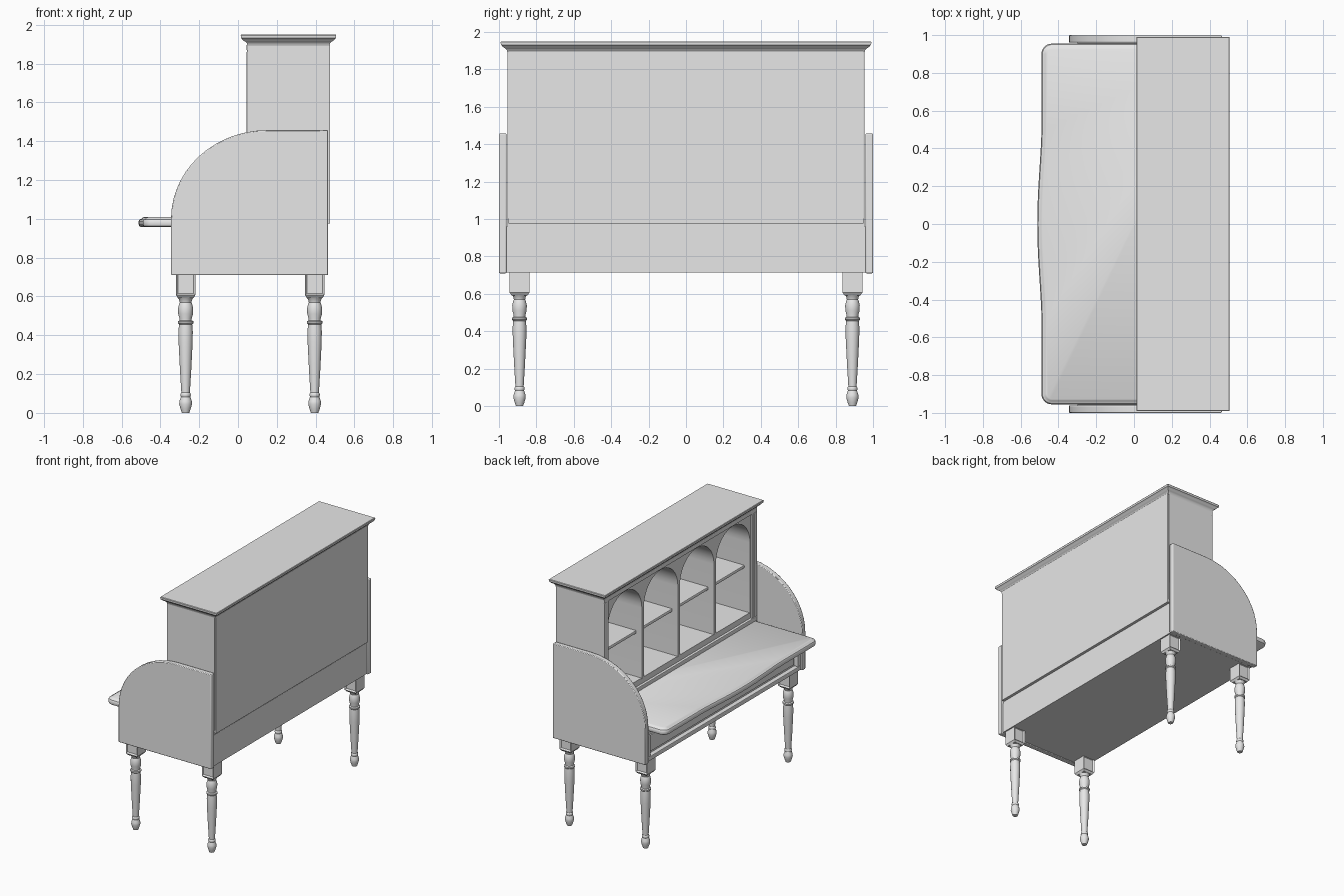
import bpy, bmesh, math

if "Cube" in bpy.data.objects:
    bpy.data.objects.remove(bpy.data.objects["Cube"])

grey = bpy.data.materials.new("light_grey")
grey.use_nodes = True
GREY = (0.8, 0.8, 0.8, 1)
grey.diffuse_color = GREY
grey.node_tree.nodes["Principled BSDF"].inputs["Base Color"].default_value = GREY


def loft(name, rings, bevel=0, smooth=False):
    """Skin a stack of equal-length closed rings and cap both ends."""
    bm = bmesh.new()
    loops = [[bm.verts.new(p) for p in ring] for ring in rings]
    n = len(loops[0])
    for a, b in zip(loops, loops[1:]):
        for i in range(n):
            j = (i + 1) % n
            bm.faces.new((a[i], a[j], b[j], b[i]))
    bm.faces.new(loops[0])
    bm.faces.new(loops[-1])
    bmesh.ops.recalc_face_normals(bm, faces=bm.faces)
    mesh = bpy.data.meshes.new(name)
    bm.to_mesh(mesh)
    bm.free()
    mesh.materials.append(grey)
    obj = bpy.data.objects.new(name, mesh)
    bpy.context.collection.objects.link(obj)
    if bevel:
        mod = obj.modifiers.new("soft_edges", "BEVEL")
        mod.width, mod.segments = bevel, 2
        mod.limit_method = "ANGLE"
    if smooth:
        bpy.ops.object.select_all(action="DESELECT")
        obj.select_set(True)
        bpy.context.view_layer.objects.active = obj
        bpy.ops.object.shade_smooth_by_angle(angle=math.radians(35))
    return obj


def rect(x0, x1, y0, y1, z):
    return [(x0, y0, z), (x1, y0, z), (x1, y1, z), (x0, y1, z)]


def box(name, x, y, z, bevel=0):
    return loft(name, [rect(*x, *y, h) for h in z], bevel)


def frame(name, x, half, z, w):
    """Rectangular face frame made of two rails and two stiles."""
    box(name + "_lower_rail", x, (-half, half), (z[0], z[0] + w), 0.005)
    box(name + "_upper_rail", x, (-half, half), (z[1] - w, z[1]), 0.005)
    for s in (-1, 1):
        box(name + "_stile", x, sorted((s * half, s * (half - w))),
            (z[0] + w, z[1] - w), 0.005)


# Curved side panels
arc = [(0.15 - 0.495 * math.cos(t), 1.0 + 0.457 * math.sin(t))
       for t in [math.pi / 2 * i / 14 for i in range(15)]]
side = [(-0.345, 0.71)] + arc + [(0.465, 1.457), (0.465, 0.71)]
for s in (-1, 1):
    loft("side_panel", [[(x, s * y, z) for x, z in side] for y in (0.96, 1.0)],
         0.005, True)

# Lower case with framed drawer front
box("lower_case", (-0.30, 0.455), (-0.96, 0.96), (0.715, 0.96))
frame("drawer_frame", (-0.335, -0.29), 0.955, (0.715, 0.955), 0.035)
box("drawer_front", (-0.315, -0.29), (-0.90, 0.90), (0.77, 0.90), 0.005)


# Writing surface: bowed front, rounded corners, stepped edge
def desk_outline(inset, z):
    half, r = 0.955 - inset, 0.055 - inset
    front = -0.49 + inset
    pts = [(0.45, -half, z)]
    for s in (-1, 1):
        corner = [(front + r - r * math.sin(t), s * (half - r + r * math.cos(t)), z)
                  for t in [math.pi / 2 * i / 6 for i in range(7)]]
        if s < 0:
            pts += corner
            for i in range(-12, 13):
                y = 0.5 * i / 12
                pts.append((front - 0.022 * math.cos(math.pi * y) ** 1.5
                            if abs(i) < 12 else front, y, z))
        else:
            pts += corner[::-1]
    return pts + [(0.45, half, z)]


edge = [(0.012, 0.957), (0.003, 0.963), (0, 0.972), (0, 0.988), (0.005, 0.997),
        (0.014, 1.0), (0.02, 1.006), (0.028, 1.01)]
loft("writing_surface", [desk_outline(i, z) for i, z in edge], 0, True)

# Hutch shell and back
for s in (-1, 1):
    box("hutch_side", (0.05, 0.465), sorted((s * 0.955, s * 0.895)), (1.0, 1.9))
box("hutch_back", (0.445, 0.474), (-0.95, 0.95), (0.975, 1.9), 0.003)
box("back_groove", (0.40, 0.452), (-0.955, 0.955), (0.95, 1.0))
box("hutch_floor", (0.065, 0.45), (-0.9, 0.9), (1.0, 1.085))
frame("hutch_face_frame", (0.045, 0.075), 0.955, (1.005, 1.9), 0.035)

# Four vaulted bays, each with a shelf
BAY, R, SPRING, FLOOR, TOP = 0.225, 0.212, 1.64, 1.08, 1.9
for c in (-3, -1, 1, 3):
    mid = c * BAY
    inner = [(mid - R, FLOOR)]
    for i in range(21):
        t = math.pi * i / 20
        inner.append((mid - R * math.cos(t), SPRING + R * math.sin(t)))
    inner.append((mid + R, FLOOR))
    shape = inner + [(mid + BAY, FLOOR), (mid + BAY, TOP),
                     (mid - BAY, TOP), (mid - BAY, FLOOR)]
    loft("arched_bay", [[(x, y, z) for y, z in shape] for x in (0.062, 0.45)],
         0, True)
    box("bay_shelf", (0.11, 0.45), (mid - R - 0.003, mid + R + 0.003),
        (1.425, 1.45), 0.007)

# Crown moulding and top board
crown = [(0, 1.89), (0.003, 1.903), (0.011, 1.912), (0.024, 1.92), (0.031, 1.929),
         (0.035, 1.931), (0.036, 1.946), (0.033, 1.95)]
loft("crown", [rect(0.05 - o, 0.47 + o, -0.955 - o, 0.955 + o, z)
               for o, z in crown], 0, True)

# Turned legs: square block on top, lathed post below
turning = [(0.6, 0.046), (0.585, 0.034), (0.57, 0.03), (0.56, 0.034), (0.54, 0.039),
           (0.51, 0.038), (0.485, 0.031), (0.477, 0.031), (0.472, 0.04),
           (0.462, 0.04), (0.456, 0.034), (0.42, 0.037), (0.36, 0.036), (0.22, 0.029),
           (0.105, 0.022), (0.1, 0.026), (0.09, 0.027), (0.083, 0.024),
           (0.06, 0.032), (0.045, 0.033), (0.02, 0.026), (0, 0.019)]


def block_ring(x, y, h, z):
    return rect(x - h * 0.92, x + h * 0.92, y - h, y + h, z)


for x in (-0.27, 0.395):
    for y in (-0.89, 0.89):
        loft("leg_post", [[(x + r * math.cos(math.tau * i / 24),
                            y + r * math.sin(math.tau * i / 24), z)
                           for i in range(24)] for z, r in turning], 0, True)
        block = loft("leg_block", [block_ring(x, y, h, z) for z, h in
                                   ((0.592, 0.042), (0.607, 0.054), (0.72, 0.054))])
        # Sunken panel on the end faces of the block
        bm = bmesh.new()
        bm.from_mesh(block.data)
        bm.normal_update()
        ends = [f for f in bm.faces
                if abs(f.normal.y) > 0.9 and f.calc_center_median().z > 0.62]
        bmesh.ops.inset_individual(bm, faces=ends, thickness=0.013, depth=-0.01)
        bm.to_mesh(block.data)
        bm.free()
